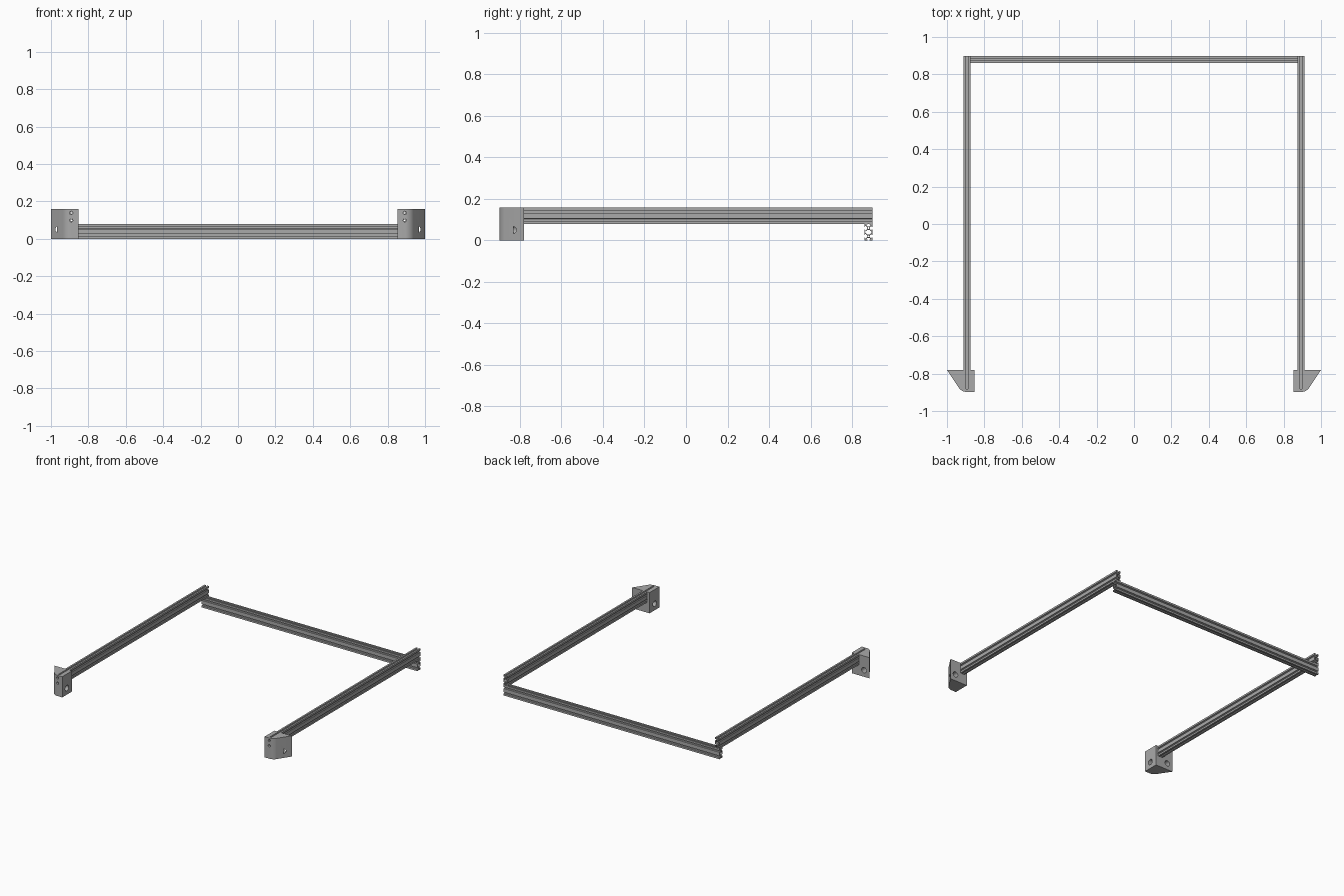
import bpy, bmesh, math
from mathutils import Matrix, Vector

cube = bpy.data.objects.get("Cube")
if cube:
    bpy.data.objects.remove(cube, do_unlink=True)

grey = bpy.data.materials.new("aluminium grey")
grey.use_nodes = True
colour = (0.4, 0.4, 0.4, 1)
grey.diffuse_color = colour
grey.node_tree.nodes["Principled BSDF"].inputs["Base Color"].default_value = colour

W, H = 0.038, 0.079          # rail section
U = W / 20                   # section unit
RAIL_X, END = 0.892, 0.898   # side rail centre, half depth of the frame


def link(name, mesh):
    obj = bpy.data.objects.new(name, mesh)
    bpy.context.collection.objects.link(obj)
    mesh.materials.clear()
    mesh.materials.append(grey)
    return obj


# Twin T-slot rail section
SLOT = [(-3, 0), (-3, 1.8), (-5.7, 1.8), (-5.7, 2.8), (-2.7, 5.8)]
SLOT += [(-t, d) for t, d in reversed(SLOT)]


def section():
    outline = []
    # each side: corner, then its slots; origin, walking direction, inward direction
    sides = [((-10, -20), (1, 0), (0, 1), [10]),
             ((10, -20), (0, 1), (-1, 0), [10, 30]),
             ((10, 20), (-1, 0), (0, -1), [10]),
             ((-10, 20), (0, -1), (1, 0), [10, 30])]
    for origin, along, inward, centres in sides:
        o, a, n = Vector(origin), Vector(along), Vector(inward)
        outline.append(o)
        outline += [o + a * (c + t) + n * d for c in centres for t, d in SLOT]
    cavity = [(8.2, 1.2), (3, 5.8), (-3, 5.8), (-8.2, 1.2)]
    cavity += [(-x, -y) for x, y in cavity]
    bores = [[(2.4 * math.cos(i * math.tau / 16), c + 2.4 * math.sin(i * math.tau / 16))
              for i in range(16)] for c in (-10, 10)]
    return [outline, cavity] + bores


def rail(name, length, matrix):
    curve = bpy.data.curves.new(name, "CURVE")
    curve.dimensions = "2D"
    curve.fill_mode = "BOTH"
    curve.extrude = length / 2
    for loop in section():
        spline = curve.splines.new("POLY")
        spline.points.add(len(loop) - 1)
        spline.use_cyclic_u = True
        for p, (x, y) in zip(spline.points, loop):
            p.co = (x * U, y * H / 40, 0, 1)
    temp = bpy.data.objects.new(name + "_curve", curve)
    bpy.context.collection.objects.link(temp)
    bpy.context.view_layer.update()
    graph = bpy.context.evaluated_depsgraph_get()
    mesh = bpy.data.meshes.new_from_object(temp.evaluated_get(graph))
    bpy.data.objects.remove(temp, do_unlink=True)
    mesh.transform(matrix)
    for poly in mesh.polygons:
        poly.use_smooth = False
    return link(name, mesh)


def cutter(name, bm):
    mesh = bpy.data.meshes.new(name)
    bm.to_mesh(mesh)
    bm.free()
    obj = link(name, mesh)
    obj.hide_render = True
    return obj


def box_cutter(lo, hi):
    lo, hi = Vector(lo), Vector(hi)
    bm = bmesh.new()
    bmesh.ops.create_cube(bm, size=1, matrix=Matrix.Translation((lo + hi) / 2)
                          @ Matrix.Diagonal((*(hi - lo), 1)))
    return cutter("pocket_cutter", bm)


def bore_cutter(start, end, radius):
    a, b = Vector(start), Vector(end)
    turn = (b - a).to_track_quat("Z", "Y").to_matrix().to_4x4()
    bm = bmesh.new()
    bmesh.ops.create_cone(bm, cap_ends=True, segments=24, radius1=radius, radius2=radius,
                          depth=(b - a).length, matrix=Matrix.Translation((a + b) / 2) @ turn)
    return cutter("bore_cutter", bm)


# Corner bracket with a slanted outer side, rail pocket and screw holes
def bracket(name, s):
    plan = [(0.853, -0.78), (1.0, -0.78), (0.922, -END), (0.853, -END)]
    bm = bmesh.new()
    face = bm.faces.new([bm.verts.new((s * x, y, 0)) for x, y in plan])
    top = bmesh.ops.extrude_face_region(bm, geom=[face])["geom"]
    bmesh.ops.translate(bm, vec=(0, 0, 2 * H),
                        verts=[v for v in top if isinstance(v, bmesh.types.BMVert)])
    corner = [e for e in bm.edges
              if all(abs(abs(v.co.x) - 0.922) < 1e-4 for v in e.verts)]
    bmesh.ops.bevel(bm, geom=corner, offset=0.026, segments=8, profile=0.5, affect="EDGES")
    bmesh.ops.recalc_face_normals(bm, faces=bm.faces)
    mesh = bpy.data.meshes.new(name)
    bm.to_mesh(mesh)
    bm.free()
    obj = link(name, mesh)

    xs = sorted((s * (RAIL_X - W / 2), s * (RAIL_X + W / 2)))
    cutters = [box_cutter((xs[0], -0.882, H), (xs[1], -0.7, 0.2)),
               bore_cutter((s * 0.8, -0.842, 0.05), (s * 0.93, -0.842, 0.05), 0.021),
               bore_cutter((s * 0.955, -0.7, 0.05), (s * 0.955, -0.83, 0.05), 0.021)]
    for z in (1.25 * H, 1.75 * H):
        cutters.append(bore_cutter((s * RAIL_X, -0.95, z), (s * RAIL_X, -0.87, z), 0.009))
    for c in cutters:
        mod = obj.modifiers.new("cut", "BOOLEAN")
        mod.operation, mod.solver, mod.object = "DIFFERENCE", "EXACT", c
    bpy.context.view_layer.update()
    graph = bpy.context.evaluated_depsgraph_get()
    obj_mesh = bpy.data.meshes.new_from_object(obj.evaluated_get(graph))
    obj.modifiers.clear()
    obj.data = obj_mesh
    for c in cutters:
        bpy.data.objects.remove(c, do_unlink=True)
    bpy.ops.object.select_all(action="DESELECT")
    obj.select_set(True)
    bpy.context.view_layer.objects.active = obj
    bpy.ops.object.shade_smooth_by_angle(angle=math.radians(30))


# Side rails with their front brackets
upright = Matrix.Rotation(math.pi / 2, 4, "X")
for side, s in (("left", 1), ("right", -1)):
    front, back = -0.882, END
    rail(side + "_rail", back - front,
         Matrix.Translation((s * RAIL_X, (front + back) / 2, 1.5 * H)) @ upright)
    bracket(side + "_bracket", s)

# Rear cross rail beneath the side rails
rail("rear_rail", 2 * RAIL_X + W,
     Matrix.Translation((0, END - W / 2, H / 2)) @ Matrix.Rotation(math.pi / 2, 4, "Z") @ upright)
